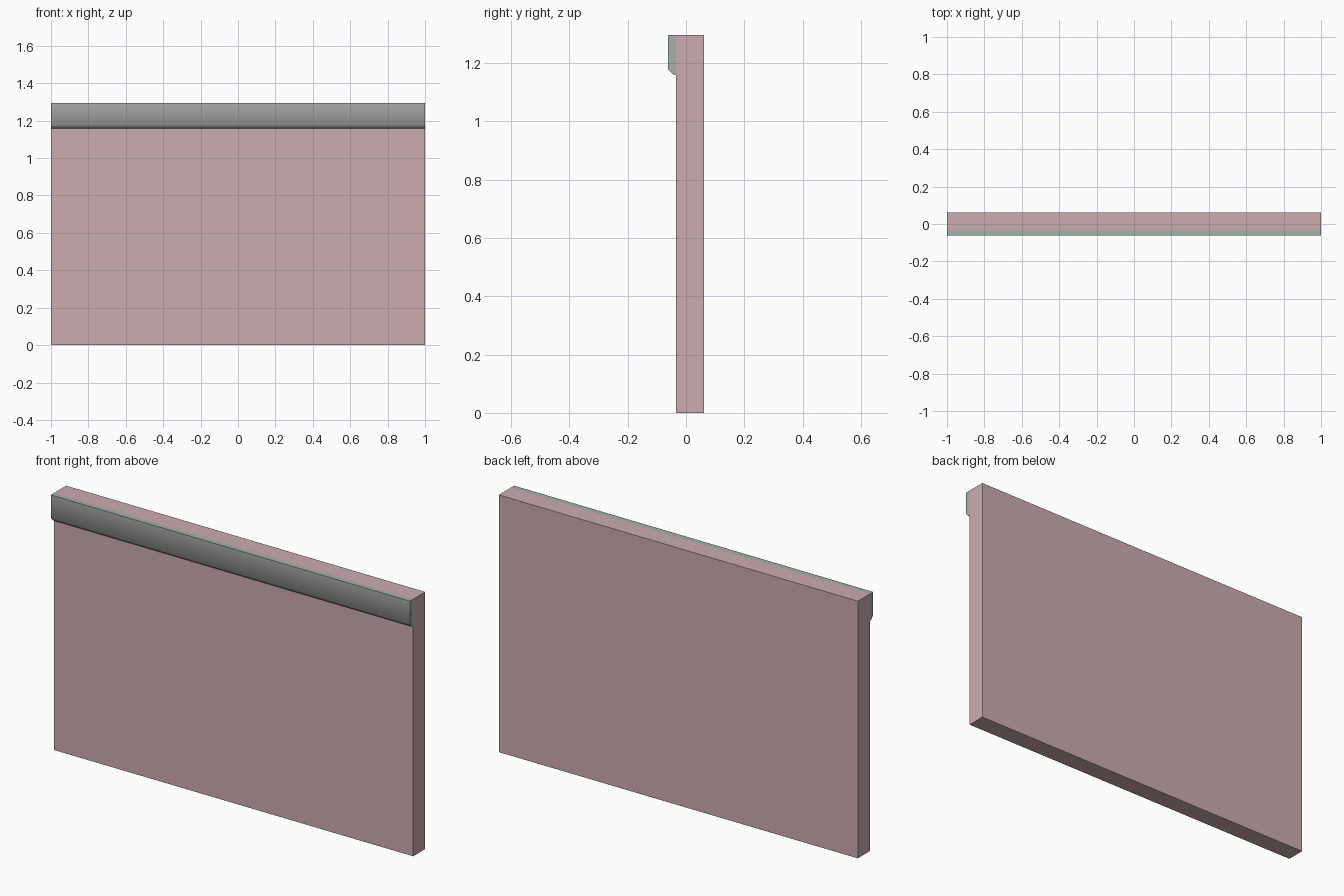
import bpy, bmesh, math

if "Cube" in bpy.data.objects:
    bpy.data.objects.remove(bpy.data.objects["Cube"])


def material(name, rgb):
    m = bpy.data.materials.new(name)
    m.diffuse_color = (*rgb, 1)
    m.use_nodes = True
    m.node_tree.nodes["Principled BSDF"].inputs["Base Color"].default_value = m.diffuse_color
    return m


pink = material("dusty pink", (0.60, 0.413, 0.428))
grey = material("neutral grey", (0.42, 0.42, 0.42))
green_grey = material("pale green grey", (0.36, 0.44, 0.41))


def extrude_profile(name, profile, mats):
    """Extrude a closed (y, z) profile along x from -1 to 1."""
    bm = bmesh.new()
    face = bm.faces.new([bm.verts.new((-1, y, z)) for y, z in profile])
    ext = bmesh.ops.extrude_face_region(bm, geom=[face])
    moved = [g for g in ext["geom"] if isinstance(g, bmesh.types.BMVert)]
    bmesh.ops.translate(bm, verts=moved, vec=(2, 0, 0))
    bmesh.ops.recalc_face_normals(bm, faces=bm.faces)
    me = bpy.data.meshes.new(name)
    bm.to_mesh(me)
    bm.free()
    for m in mats:
        me.materials.append(m)
    ob = bpy.data.objects.new(name, me)
    bpy.context.collection.objects.link(ob)
    return ob


TOP, FRONT, WALL, BACK = 1.295, -0.061, -0.034, 0.061

# Main wall panel
extrude_profile("wall_panel", [(WALL, 0), (BACK, 0), (BACK, TOP), (WALL, TOP)], [pink])

# Trim band with a rounded lower lip along the top of the front
trim = extrude_profile(
    "top_trim",
    [(WALL, TOP), (FRONT, TOP), (FRONT, 1.178), (-0.045, 1.161), (WALL, 1.157)],
    [grey, green_grey])

# Ends and top of the trim are the paler colour
for p in trim.data.polygons:
    if abs(p.normal.x) > 0.9 or p.normal.z > 0.9:
        p.material_index = 1

bpy.context.view_layer.objects.active = trim
trim.select_set(True)
bpy.ops.object.shade_smooth_by_angle(angle=math.radians(60))
